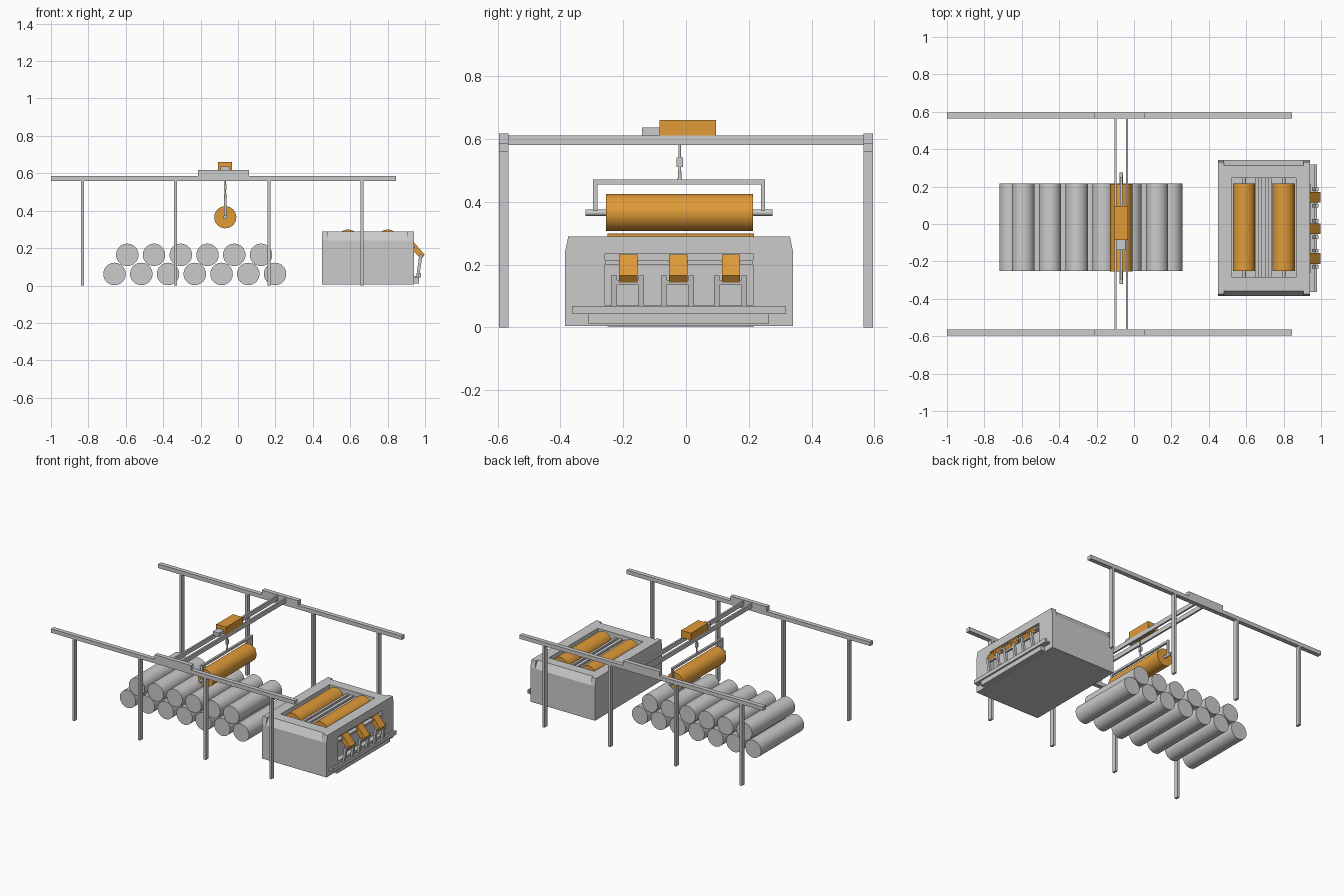
import bpy, bmesh, math
from mathutils import Matrix

if "Cube" in bpy.data.objects:
    bpy.data.objects.remove(bpy.data.objects["Cube"])

YC = -0.02          # centre line of rolls and machine
XC = -0.068         # crane position along the rails
orange = bpy.data.materials.new("orange")
orange.diffuse_color = (0.75, 0.33, 0.04, 1)
orange.use_nodes = True
orange.node_tree.nodes["Principled BSDF"].inputs["Base Color"].default_value = orange.diffuse_color


def finish(name, bm, mat=None, smooth=False):
    bmesh.ops.recalc_face_normals(bm, faces=bm.faces)
    me = bpy.data.meshes.new(name)
    bm.to_mesh(me)
    bm.free()
    ob = bpy.data.objects.new(name, me)
    bpy.context.collection.objects.link(ob)
    if mat:
        me.materials.append(mat)
    if smooth:
        bpy.context.view_layer.objects.active = ob
        bpy.ops.object.select_all(action='DESELECT')
        ob.select_set(True)
        bpy.ops.object.shade_smooth_by_angle(angle=math.radians(35))
    return ob


def box(name, x, y, z, mat=None):
    """Box from (min, max) pairs."""
    bm = bmesh.new()
    bmesh.ops.create_cube(bm, size=1)
    for v in bm.verts:
        v.co = [r[0] if c < 0 else r[1] for c, r in zip(v.co, (x, y, z))]
    return finish(name, bm, mat)


def cyl(name, x, z, r, y, mat=None, seg=40):
    """Cylinder lying along y."""
    bm = bmesh.new()
    bmesh.ops.create_cone(bm, cap_ends=True, segments=seg, radius1=r, radius2=r, depth=y[1] - y[0])
    bm.transform(Matrix.Translation((x, (y[0] + y[1]) / 2, z)) @ Matrix.Rotation(math.pi / 2, 4, 'X'))
    return finish(name, bm, mat, True)


def upright(name, r1, r2, z, seg=16):
    """Vertical cylinder or cone on the hoist line."""
    bm = bmesh.new()
    bmesh.ops.create_cone(bm, cap_ends=True, segments=seg, radius1=r1, radius2=r2, depth=z[1] - z[0])
    bm.transform(Matrix.Translation((XC, YC, sum(z) / 2)))
    return finish(name, bm, None, True)


def prism(name, pts, axis, span, mat=None):
    """Profile extruded along axis; pts are (x, z) for 'Y' and (y, z) for 'X'."""
    bm = bmesh.new()
    place = (lambda p, s: (p[0], s, p[1])) if axis == 'Y' else (lambda p, s: (s, p[0], p[1]))
    face = bm.faces.new([bm.verts.new(place(p, span[0])) for p in pts])
    ext = bmesh.ops.extrude_face_region(bm, geom=[face])
    d = span[1] - span[0]
    verts = [g for g in ext["geom"] if isinstance(g, bmesh.types.BMVert)]
    bmesh.ops.translate(bm, verts=verts, vec=(0, d, 0) if axis == 'Y' else (d, 0, 0))
    return finish(name, bm, mat)


def cut(ob, cutter):
    cutter.hide_render = True
    mod = ob.modifiers.new("cut", 'BOOLEAN')
    mod.operation = 'DIFFERENCE'
    mod.solver = 'EXACT'
    mod.object = cutter
    bpy.context.view_layer.objects.active = ob
    bpy.ops.object.modifier_apply(modifier=mod.name)
    bpy.data.objects.remove(cutter)


# Runway rails, posts and crane end trucks
for s, side in ((-1, "front"), (1, "back")):
    y = sorted((s * 0.565, s * 0.595))
    box(side + "_runway_rail", (-1, 0.845), y, (0.558, 0.585))
    for x in (-0.831, -0.333, 0.165, 0.662):
        box(side + "_post", (x - 0.008, x + 0.008), y, (0, 0.558))
    box(side + "_end_truck", (-0.215, 0.06), y, (0.585, 0.617))

# Bridge girders and trolley
for x in (-0.099, -0.037):
    box("bridge_girder", (x - 0.006, x + 0.006), (-0.57, 0.57), (0.58, 0.61))
box("trolley", (-0.106, -0.031), (-0.085, 0.096), (0.61, 0.66), orange)
box("trolley_motor", (-0.093, -0.046), (-0.14, -0.085), (0.61, 0.636))

# Hoist rope, hook block and lifting beam
upright("hoist_rope", 0.004, 0.004, (0.47, 0.62))
box("hook_block", (XC - 0.007, XC + 0.007), (YC - 0.01, YC + 0.01), (0.51, 0.54))
upright("hook_shank", 0.007, 0.004, (0.465, 0.51))
box("lifting_beam", (XC - 0.007, XC + 0.007), (-0.296, 0.252), (0.455, 0.47))
for y0, y1, p0, p1 in ((-0.296, -0.282, -0.32, -0.25), (0.238, 0.252, 0.21, 0.275)):
    box("lifting_arm", (XC - 0.007, XC + 0.007), (y0, y1), (0.36, 0.456))
    cyl("lifting_pin", XC, 0.365, 0.01, (p0, p1), seg=20)
cyl("carried_roll", XC, 0.365, 0.059, (-0.254, 0.213), orange)

# Stack of stored rolls
for i in range(7):
    cyl("stored_roll_lower", -0.66 + i * 0.143, 0.062, 0.06, (-0.25, 0.217))
for i in range(6):
    cyl("stored_roll_upper", -0.592 + i * 0.143, 0.164, 0.06, (-0.25, 0.217))

# Machine housing with tapered top, side notches, roll bay and outlet recess
housing = prism("machine_housing", [(-0.385, 0.005), (0.341, 0.005), (0.341, 0.24), (0.331, 0.289),
                                    (-0.375, 0.289), (-0.385, 0.24)], 'X', (0.45, 0.94))
notch = [(-0.40, 0.213), (-0.351, 0.30), (-0.40, 0.30)]
cut(housing, prism("notch_cutter", notch, 'X', (0.482, 0.905)))
cut(housing, prism("notch_cutter", [(-0.044 - y, z) for y, z in notch], 'X', (0.482, 0.905)))
cut(housing, box("bay_cutter", (0.522, 0.866), (-0.283, 0.246), (0.17, 0.4)))
cut(housing, box("outlet_cutter", (0.905, 1.1), (-0.258, 0.213), (0.07, 0.235)))

# Rolls and divider bars inside the bay
for x in (0.588, 0.8):
    cyl("fed_roll", x, 0.239, 0.06, (-0.25, 0.217), orange)
    cyl("fed_roll_axle", x, 0.239, 0.01, (-0.284, 0.247), seg=20)
for x, w in ((0.657, 0.008), (0.692, 0.011), (0.727, 0.008)):
    box("bay_divider", (x - w, x + w), (-0.283, 0.246), (0.18, 0.262))

# Outlet bar, ledge and lower plate on the right side
box("outlet_bar", (0.915, 0.945), (-0.258, 0.213), (0.2, 0.212))
box("lower_plate", (0.935, 0.967), (-0.31, 0.265), (0.01, 0.042))
box("ledge", (0.935, 0.978), (-0.363, 0.318), (0.042, 0.052))
box("ledge_lip", (0.965, 0.978), (-0.363, 0.318), (0.052, 0.068))

# Product pads, each held by a pair of leaning arms
for y in (-0.184, -0.025, 0.143):
    prism("product_pad", [(0.93, 0.232), (0.93, 0.19), (0.98, 0.142), (0.998, 0.165), (0.94, 0.232)],
          'Y', (y - 0.029, y + 0.029), orange)
    for d in (-0.045, 0.042):
        prism("pad_arm", [(0.953, 0.05), (0.969, 0.05), (0.987, 0.165), (0.97, 0.165)],
              'Y', (y + d - 0.009, y + d + 0.009))
    prism("pad_cross_bar", [(0.965, 0.135), (0.979, 0.135), (0.981, 0.15), (0.967, 0.15)],
          'Y', (y - 0.045, y + 0.042))
